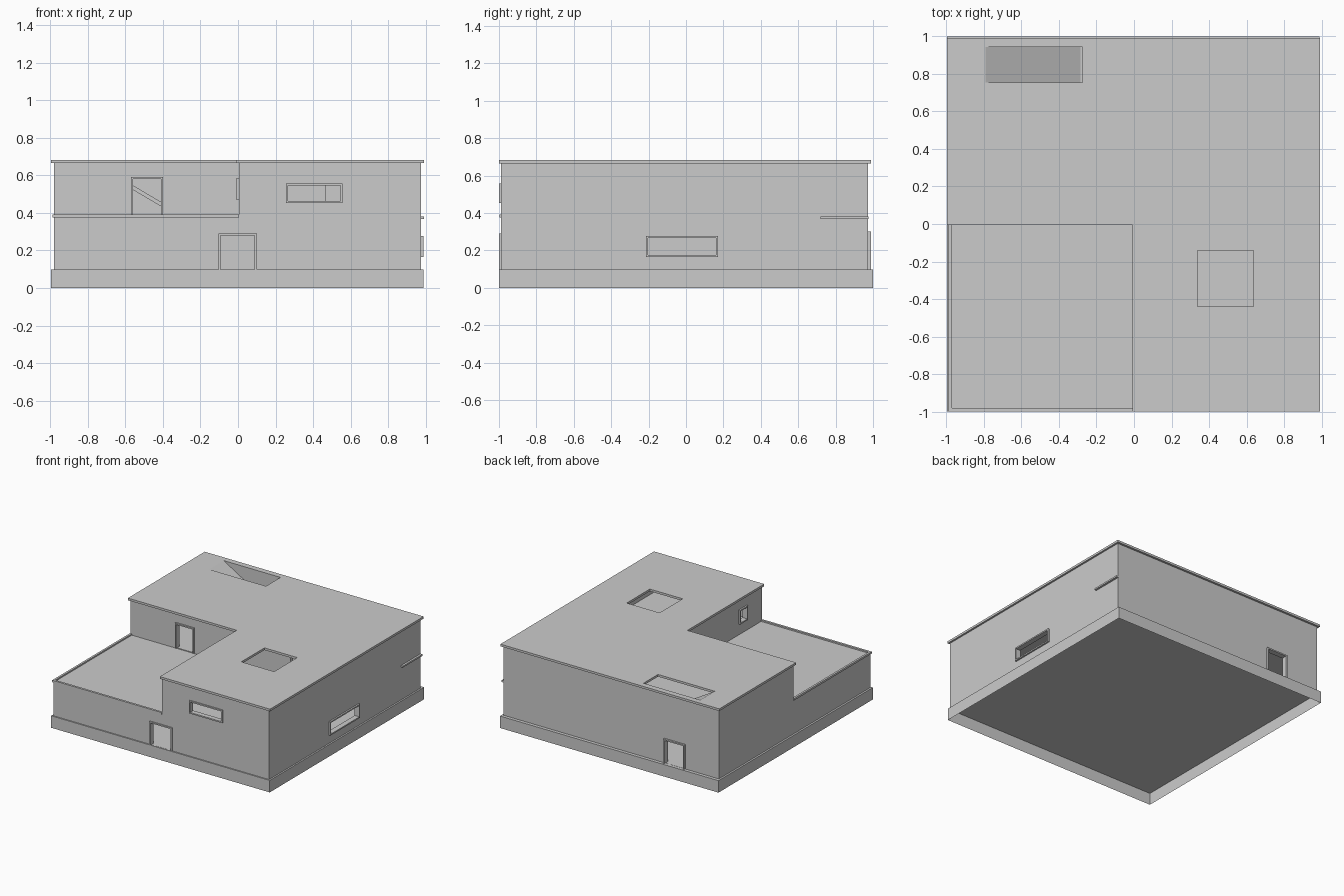
import bpy, bmesh

if "Cube" in bpy.data.objects:
    bpy.data.objects.remove(bpy.data.objects["Cube"])

def add_box(bm, x0, x1, y0, y1, z0, z1):
    vs = bmesh.ops.create_cube(bm, size=1)["verts"]
    for v in vs:
        v.co.x = x1 if v.co.x > 0 else x0
        v.co.y = y1 if v.co.y > 0 else y0
        v.co.z = z1 if v.co.z > 0 else z0

def finish(name, bm):
    bmesh.ops.recalc_face_normals(bm, faces=bm.faces[:])
    me = bpy.data.meshes.new(name)
    bm.to_mesh(me)
    bm.free()
    ob = bpy.data.objects.new(name, me)
    bpy.context.collection.objects.link(ob)
    return ob

def boxes(name, *dims):
    bm = bmesh.new()
    for d in dims:
        add_box(bm, *d)
    return finish(name, bm)

def prism(name, pts, vec):
    bm = bmesh.new()
    f = bm.faces.new([bm.verts.new(p) for p in pts])
    g = bmesh.ops.extrude_face_region(bm, geom=[f])["geom"]
    bmesh.ops.translate(bm, vec=vec, verts=[e for e in g if isinstance(e, bmesh.types.BMVert)])
    return finish(name, bm)

def cut(ob, *dims):
    cutter = boxes("cutter", dims)
    cutter.hide_render = True
    m = ob.modifiers.new("cut", "BOOLEAN")
    m.operation, m.solver, m.object = "DIFFERENCE", "EXACT", cutter
    bpy.context.view_layer.objects.active = ob
    bpy.ops.object.modifier_apply(modifier=m.name)
    bpy.data.objects.remove(cutter)

# hollow plinth: its top is the ground floor, underside open
bm = bmesh.new()
add_box(bm, -.995, .988, -1, 1, 0, .098)
bm.normal_update()
bmesh.ops.delete(bm, geom=[f for f in bm.faces if f.normal.z < -.5], context="FACES")
finish("plinth", bm)

# walls and upper floor carved from one block
walls = boxes("walls", (-.98, .975, -.99, .973, .098, .67))
cut(walls, -2, .005, -2, .01, .38, 1)             # terrace
cut(walls, -.95, .945, -.96, .943, 0, .365)       # ground floor rooms
cut(walls, -.95, .945, .04, .943, .385, 1)        # upper back room
cut(walls, .035, .945, -.96, .06, .385, 1)        # upper front room

W = .011  # frame width

def opening(name, axis, w0, w1, a0, a1, z0, z1, door=False):
    """Cut a hole; w0..w1 is the frame depth across the wall, a0..a1 along it."""
    def d(w, a, z):
        return (*a, *w, *z) if axis == "y" else (*w, *a, *z)
    e = .003
    cut(walls, *d((w0 - .03, w1 + .03), (a0 + e, a1 - e), (z0 + (0 if door else e), z1 - e)))
    w = (w0, w1)
    parts = [d(w, (a0, a0 + W), (z0, z1)), d(w, (a1 - W, a1), (z0, z1)),
             d(w, (a0 + W, a1 - W), (z1 - W, z1))]
    if not door:
        parts.append(d(w, (a0 + W, a1 - W), (z0, z0 + W)))
    boxes(name, *parts)

opening("front_door_frame", "y", -1, -.96, -.105, .1, .099, .29, True)
opening("back_door_frame", "y", .943, .988, -.675, -.485, .099, .3, True)
opening("terrace_door_frame", "y", -.004, .04, -.57, -.4, .386, .592, True)
opening("front_window_frame", "y", -1, -.96, .255, .558, .452, .557)
opening("right_window_frame", "x", .945, .988, -.215, .172, .165, .278)
opening("terrace_window_frame", "x", -.008, .035, -.795, -.69, .468, .585)

# L-shaped flat roof with two openings
z = .665
roof = prism("roof", [(-.995, .99, z), (-.995, -.005, z), (-.009, -.005, z),
                      (-.009, -1, z), (.99, -1, z), (.99, .99, z)], (0, 0, .018))
cut(roof, .338, .636, -.44, -.14, .5, 1)
cut(roof, -.79, -.275, .755, .943, .5, 1)

# terrace edge trim
boxes("terrace_trim", (-.987, .005, -.998, -.98, .375, .391),
      (-.987, -.97, -.98, .01, .375, .391))

# stair ramp up to the roof
y = .755
prism("roof_ramp", [(-.79, y, .683), (-.285, y, .385), (-.325, y, .385), (-.79, y, .658)],
      (0, .188, 0))

# inner partition and ledge on the right wall
boxes("upper_partition", (.035, .47, .01, .04, .385, .665))
boxes("side_ledge", (.97, .992, .72, .975, .367, .38))
